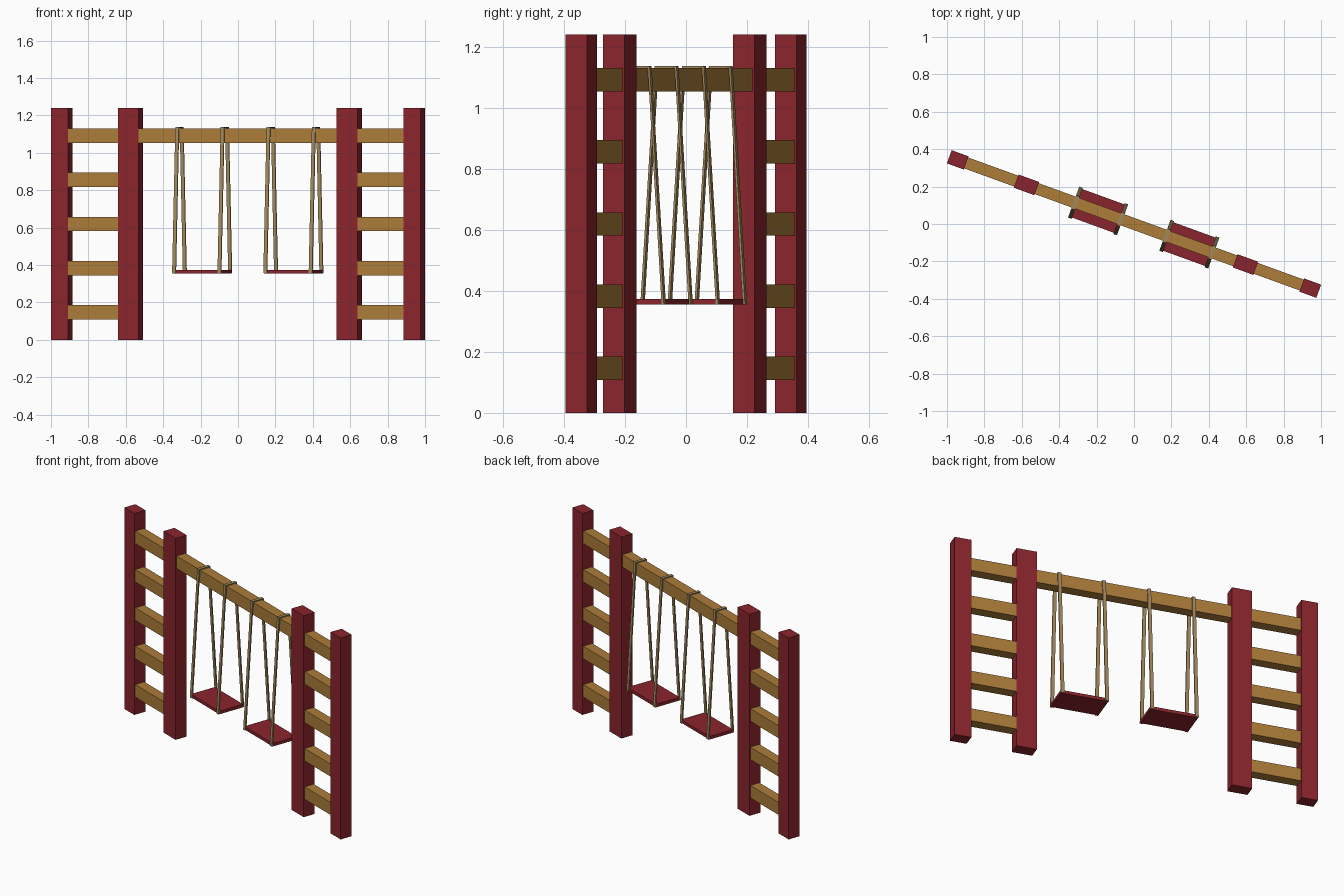
import bpy, bmesh
from math import radians
from mathutils import Matrix

if "Cube" in bpy.data.objects:
    bpy.data.objects.remove(bpy.data.objects["Cube"])

TURN = Matrix.Rotation(radians(-20), 4, 'Z')   # whole set stands at an angle


def material(name, color):
    m = bpy.data.materials.new(name)
    m.diffuse_color = (*color, 1)
    m.use_nodes = True
    m.node_tree.nodes["Principled BSDF"].inputs["Base Color"].default_value = m.diffuse_color
    return m


RED = material("red_paint", (0.254, 0.018, 0.026))
WOOD = material("wood", (0.418, 0.205, 0.042))
ROPE = material("rope", (0.36, 0.25, 0.11))


def finish(name, bm, mat):
    bmesh.ops.recalc_face_normals(bm, faces=bm.faces)
    mesh = bpy.data.meshes.new(name)
    bm.to_mesh(mesh)
    bm.free()
    mesh.materials.append(mat)
    ob = bpy.data.objects.new(name, mesh)
    bpy.context.collection.objects.link(ob)
    ob.matrix_world = TURN


def box(name, u0, u1, depth, z0, z1, mat):
    bm = bmesh.new()
    bmesh.ops.create_cube(bm, size=1)
    bmesh.ops.scale(bm, vec=(u1 - u0, depth, z1 - z0), verts=bm.verts)
    bmesh.ops.translate(bm, vec=((u0 + u1) / 2, 0, (z0 + z1) / 2), verts=bm.verts)
    finish(name, bm, mat)


def rope_loop(name, u, width=0.02):
    # strap draped over the beam and spreading to both seat edges
    half_out = [(0.088, 0.356), (0.038, 1.137)]
    half_in = [(0.080, 0.356), (0.0315, 1.131)]
    profile = half_out + [(-v, z) for v, z in reversed(half_out)]
    profile += [(-v, z) for v, z in half_in] + half_in[::-1]
    bm = bmesh.new()
    face = bm.faces.new([bm.verts.new((u - width / 2, v, z)) for v, z in profile])
    ext = bmesh.ops.extrude_face_region(bm, geom=[face])
    verts = [g for g in ext["geom"] if isinstance(g, bmesh.types.BMVert)]
    bmesh.ops.translate(bm, vec=(width, 0, 0), verts=verts)
    finish(name, bm, ROPE)


# posts: outer and inner on each side
OUTER, INNER = 1.003, {"left": -0.612, "right": 0.634}
for side, s in (("left", -1), ("right", 1)):
    box(f"{side}_outer_post", s * OUTER - 0.048, s * OUTER + 0.048, 0.075, 0, 1.24, RED)
    inner = INNER[side]
    box(f"{side}_inner_post", inner - 0.0585, inner + 0.0585, 0.075, 0, 1.24, RED)
    # ladder rungs, set a little into the posts
    lo, hi = sorted((inner + s * 0.04, s * (OUTER - 0.03)))
    for i in range(4):
        zc = 0.147 + 0.236 * i
        box(f"{side}_rung_{i + 1}", lo, hi, 0.062, zc - 0.0385, zc + 0.0385, WOOD)

# top beam running through both ladders
box("top_beam", -0.973, 0.973, 0.062, 1.053, 1.13, WOOD)

# two swings
for n, u in enumerate((-0.204, 0.315), 1):
    box(f"swing_{n}_seat", u - 0.138, u + 0.138, 0.162, 0.355, 0.374, RED)
    for label, s in (("left", -1), ("right", 1)):
        rope_loop(f"swing_{n}_{label}_rope", u + s * 0.129)
